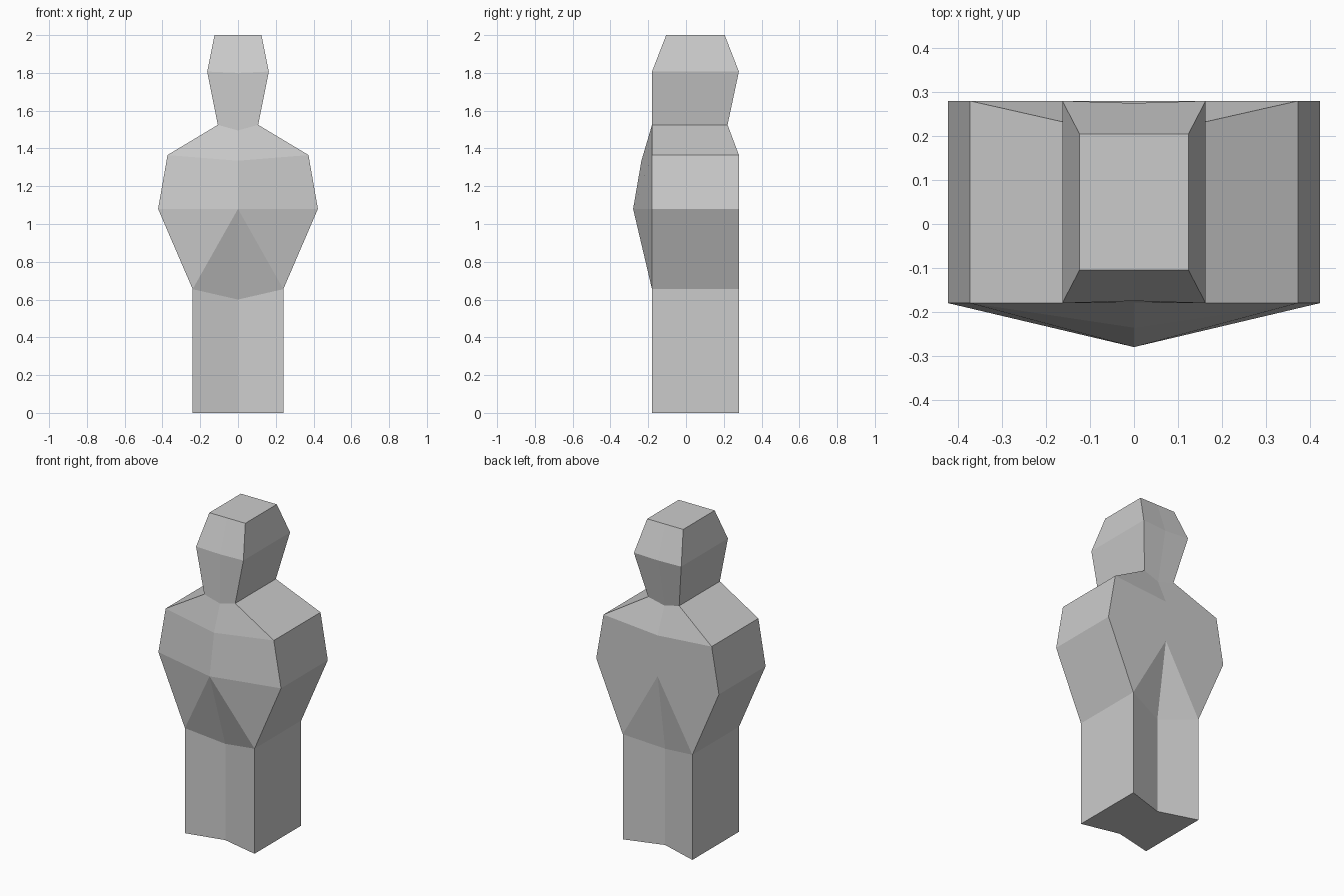
import bpy, bmesh

if "Cube" in bpy.data.objects:
    bpy.data.objects.remove(bpy.data.objects["Cube"])

# Level rings of the right half:
# half width, side z, centre z, front side y, back side y, front centre y, back centre y
RINGS = [
    (0.24, 0.0, 0.0, -0.18, 0.28, -0.125, 0.205),       # base
    (0.24, 0.655, 0.60, -0.18, 0.28, -0.125, 0.205),    # hips
    (0.423, 1.08, 1.08, -0.18, 0.28, -0.28, 0.28),      # chest
    (0.373, 1.365, 1.335, -0.18, 0.28, -0.236, 0.28),   # shoulders
    (0.107, 1.525, 1.495, -0.18, 0.22, -0.178, 0.212),  # neck
    (0.163, 1.807, 1.80, -0.18, 0.28, -0.175, 0.275),   # head middle
    (0.124, 2.0, 2.0, -0.105, 0.205, -0.105, 0.205),    # crown
]
HIPS = 1

bm = bmesh.new()
rings = []
for w, zs, zc, fs, bs, fc, bc in RINGS:
    points = [(0, fc, zc), (w, fs, zs), (w, bs, zs), (0, bc, zc)]
    rings.append([bm.verts.new(p) for p in points])

# Walls between rings: front, side and back strip
for level, (lo, hi) in enumerate(zip(rings, rings[1:])):
    for i in range(3):
        a, b, c, d = lo[i], lo[i + 1], hi[i + 1], hi[i]
        if level == HIPS and i == 0:      # creased belly, front
            bm.faces.new((a, b, d))
            bm.faces.new((b, c, d))
        elif level == HIPS and i == 2:    # creased belly, back
            bm.faces.new((a, b, c))
            bm.faces.new((a, c, d))
        else:
            bm.faces.new((a, b, c, d))

# Sole and crown caps
bm.faces.new(rings[0][::-1])
bm.faces.new(rings[-1])

mesh = bpy.data.meshes.new("figure_body")
bm.to_mesh(mesh)
bm.free()
body = bpy.data.objects.new("figure_body", mesh)
bpy.context.collection.objects.link(body)

# Left half
mirror = body.modifiers.new("Mirror", 'MIRROR')
mirror.use_axis[0] = True
mirror.use_clip = True
